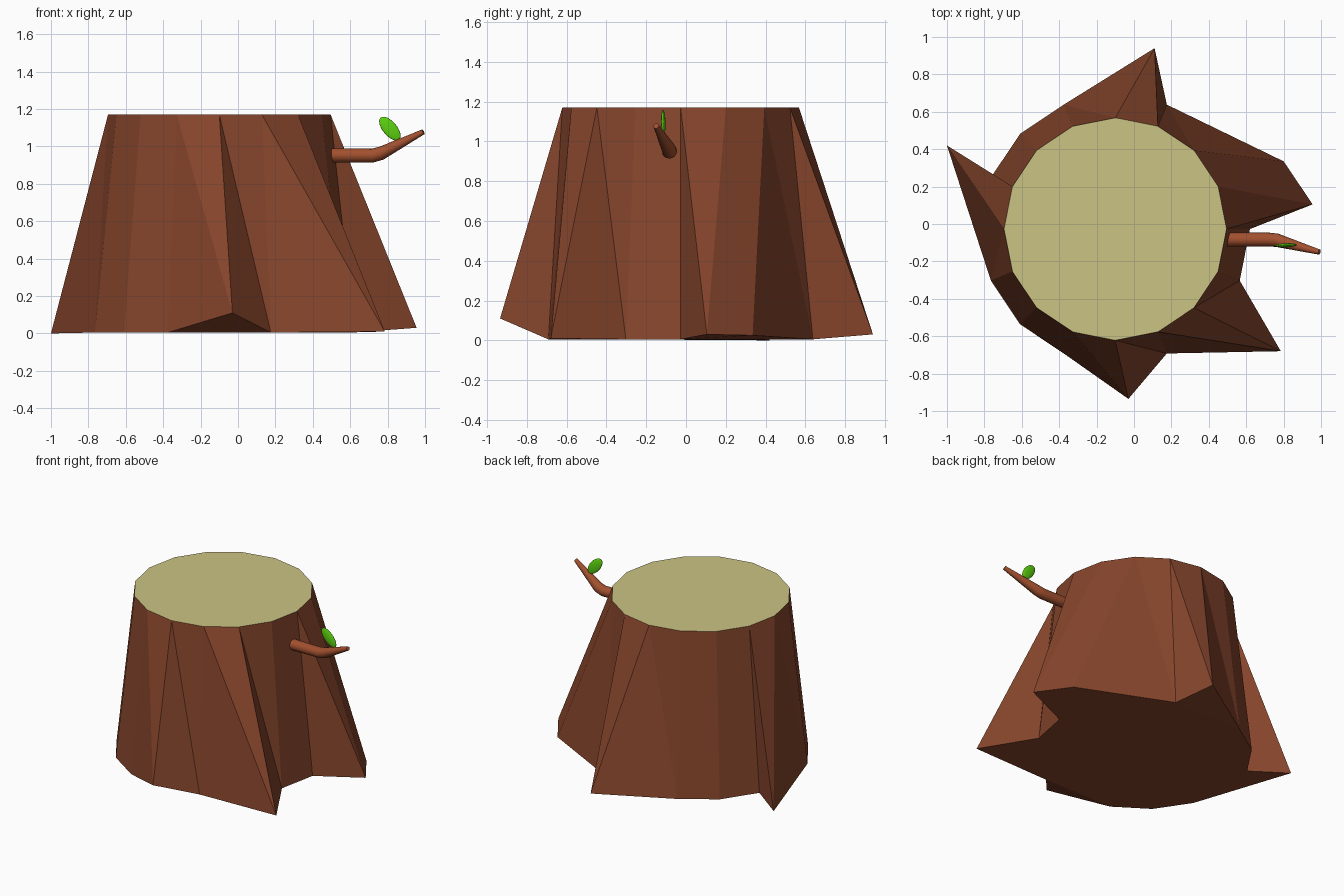
import bpy, bmesh, math

if "Cube" in bpy.data.objects:
    bpy.data.objects.remove(bpy.data.objects["Cube"])

def material(name, color):
    m = bpy.data.materials.new(name)
    m.diffuse_color = (*color, 1)
    m.use_nodes = True
    m.node_tree.nodes["Principled BSDF"].inputs["Base Color"].default_value = m.diffuse_color
    return m

bark = material("bark", (0.24, 0.06, 0.025))
wood = material("cut_wood", (0.60, 0.55, 0.23))
twig = material("twig", (0.36, 0.08, 0.028))
green = material("leaf_green", (0.11, 0.65, 0.005))

# Stump: 16-sided tapered trunk, some base corners pulled out into roots
N, CX, CY = 16, -0.10, -0.027
roots = {1: (0.955, 0.105, 0.03), 2: (0.80, 0.335, 0.025), 4: (0.11, 0.94, 0.03),
         8: (-1.0, 0.42, 0.0), 12: (-0.03, -0.935, 0.11), 14: (0.785, -0.68, 0.01)}

def ring_point(k, r, z):
    a = math.tau * k / N
    return (CX + r * math.cos(a), CY + r * math.sin(a), z)

bm = bmesh.new()
top = [bm.verts.new(ring_point(k, 0.595, 1.17)) for k in range(N)]
base = [bm.verts.new(roots.get(k, ring_point(k, 0.72, 0.005))) for k in range(N)]
for k in range(N):
    j = (k + 1) % N
    bm.faces.new((base[k], base[j], top[k]))
    bm.faces.new((base[j], top[j], top[k]))
bm.faces.new(top).material_index = 1

# Underside: one facet below each root, then the flat middle
for k in (4, 8, 12, 14):
    bm.faces.new((base[k + 1], base[k], base[k - 1]))
bm.faces.new((base[3], base[2], base[0]))
bm.faces.new((base[2], base[1], base[0]))
bm.faces.new([base[k] for k in reversed(range(N)) if k not in roots])
mesh = bpy.data.meshes.new("stump")
bm.to_mesh(mesh)
bm.free()
stump = bpy.data.objects.new("stump", mesh)
bpy.context.collection.objects.link(stump)
mesh.materials.append(bark)
mesh.materials.append(wood)

# Branch: bent, tapering tube
path = [(0.50, -0.083, 0.952, 0.038), (0.72, -0.083, 0.951, 0.037),
        (0.765, -0.087, 0.963, 0.036), (0.991, -0.150, 1.078, 0.014)]
curve = bpy.data.curves.new("branch", 'CURVE')
curve.dimensions = '3D'
curve.bevel_depth = 1.0
curve.bevel_resolution = 6
curve.use_fill_caps = True
spline = curve.splines.new('POLY')
spline.points.add(len(path) - 1)
for p, (x, y, z, r) in zip(spline.points, path):
    p.co = (x, y, z, 1)
    p.radius = r
branch = bpy.data.objects.new("branch", curve)
bpy.context.collection.objects.link(branch)
curve.materials.append(twig)
bpy.ops.object.select_all(action='DESELECT')
bpy.context.view_layer.objects.active = branch
branch.select_set(True)
bpy.ops.object.convert(target='MESH')
bpy.ops.object.shade_smooth_by_angle(angle=math.radians(40))

# Leaf: flattened ellipsoid leaning back from the branch
bpy.ops.mesh.primitive_uv_sphere_add(segments=20, ring_count=12, radius=1,
                                     location=(0.812, -0.114, 1.095),
                                     rotation=(0, -0.7, math.radians(3)))
leaf = bpy.context.object
leaf.name = "leaf"
leaf.scale = (0.038, 0.011, 0.077)
leaf.data.materials.append(green)
bpy.ops.object.shade_smooth()
